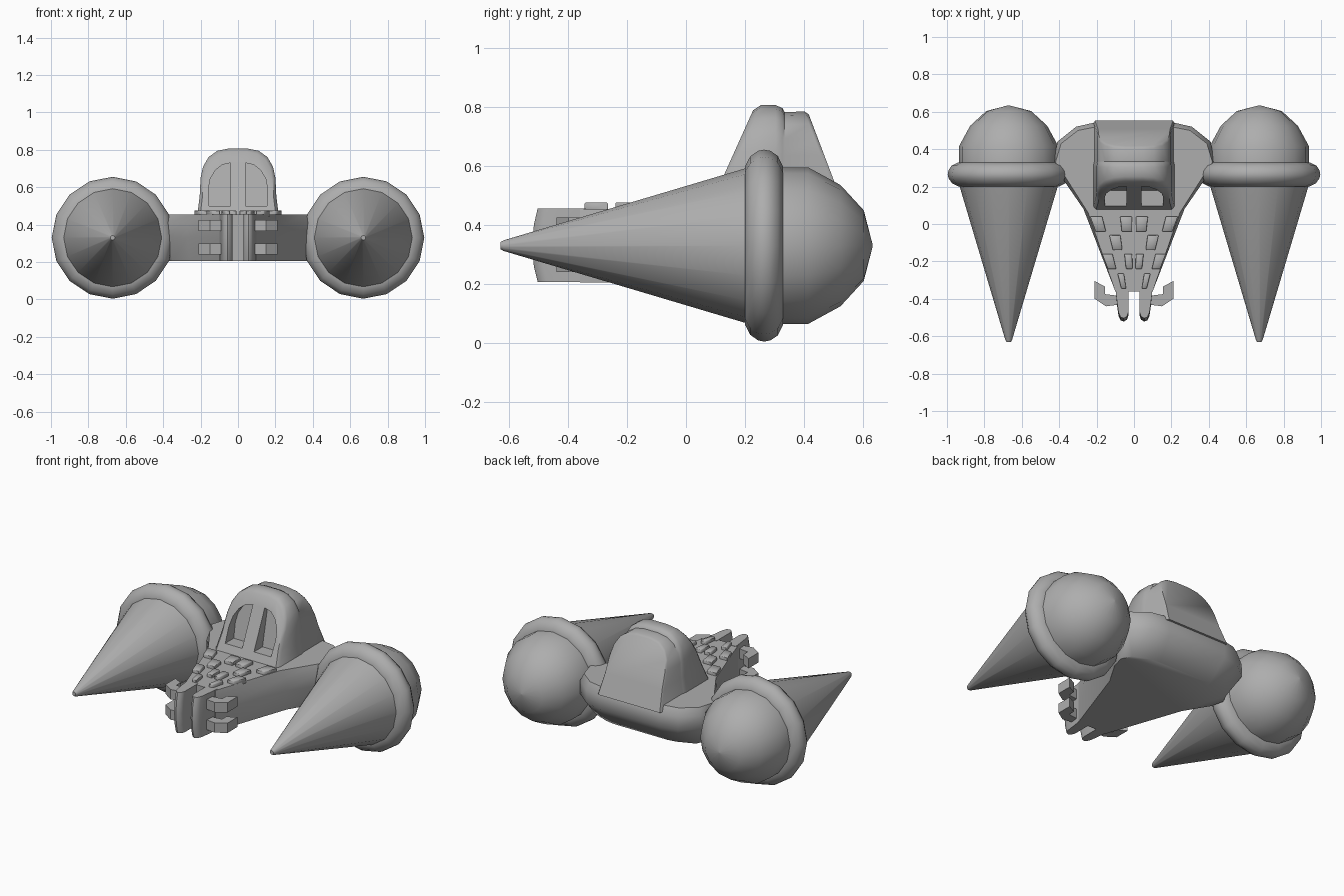
import bpy, bmesh, math

if "Cube" in bpy.data.objects:
    bpy.data.objects.remove(bpy.data.objects["Cube"])

# One darker grey for the whole craft
GREY = bpy.data.materials.new("hull_grey")
GREY.diffuse_color = (0.42, 0.42, 0.42, 1)
GREY.use_nodes = True
GREY.node_tree.nodes["Principled BSDF"].inputs["Base Color"].default_value = GREY.diffuse_color


def loft(name, rings, angle=45, bevel=0.0):
    """Skin a list of equal-length closed rings and cap both ends."""
    bm = bmesh.new()
    vr = [[bm.verts.new(p) for p in r] for r in rings]
    n = len(vr[0])
    for a, b in zip(vr, vr[1:]):
        for i in range(n):
            j = (i + 1) % n
            bm.faces.new((a[i], a[j], b[j], b[i]))
    bm.faces.new(vr[0])
    bm.faces.new(vr[-1])
    bmesh.ops.recalc_face_normals(bm, faces=bm.faces)
    if bevel:
        bmesh.ops.bevel(bm, geom=bm.edges[:], offset=bevel, segments=1,
                        profile=0.5, affect='EDGES', clamp_overlap=True)
    me = bpy.data.meshes.new(name)
    bm.to_mesh(me)
    bm.free()
    me.materials.append(GREY)
    ob = bpy.data.objects.new(name, me)
    bpy.context.collection.objects.link(ob)
    smooth(ob, angle)
    return ob


def smooth(ob, angle):
    bpy.ops.object.select_all(action='DESELECT')
    ob.select_set(True)
    bpy.context.view_layer.objects.active = ob
    bpy.ops.object.shade_smooth_by_angle(angle=math.radians(angle))


def prism(name, pts, z0, z1, **kw):
    return loft(name, [[(x, y, z) for x, y in pts] for z in (z0, z1)], **kw)


def lathe(name, profile, cx, cz, seg=16):
    """Revolve (y, radius) profile around a y-parallel axis."""
    rings = []
    for y, r in profile:
        rings.append([(cx + r * math.cos(2 * math.pi * i / seg), y,
                       cz + r * math.sin(2 * math.pi * i / seg)) for i in range(seg)])
    return loft(name, rings, angle=50)


def mirrored(half):
    """Complete a right-hand outline to a closed symmetric one."""
    return half + [(-x, y) for x, y in reversed(half)]


# Pods: spike, collar ring and rounded tail
SPIKE = [(-0.63, 0.012), (-0.62, 0.018), (0.22, 0.268)]
COLLAR = [(0.2, 0.24), (0.2, 0.268), (0.218, 0.303), (0.245, 0.322), (0.265, 0.326),
          (0.287, 0.322), (0.312, 0.305), (0.33, 0.268), (0.33, 0.24)]
TAIL = [(0.3, 0.266), (0.415, 0.266), (0.525, 0.206), (0.604, 0.12), (0.634, 0.004)]
for side, s in (("left", -1), ("right", 1)):
    for part, prof in (("spike", SPIKE), ("collar", COLLAR), ("tail_dome", TAIL)):
        lathe(f"{side}_{part}", prof, s * 0.67, 0.33)

# Hull: wedge with wing stubs, tucked in under the rear
bottom = [(0.1, -0.36), (0.26, 0.1), (0.35, 0.25), (0.37, 0.33), (0.34, 0.39), (0.24, 0.43), (0.18, 0.44)]
middle = [(0.1, -0.36), (0.27, 0.08), (0.38, 0.24), (0.43, 0.33), (0.41, 0.44), (0.31, 0.52), (0.2, 0.545)]
top = [(0.1, -0.36), (0.245, 0.06), (0.36, 0.24), (0.42, 0.33), (0.39, 0.43), (0.3, 0.5), (0.2, 0.52)]
loft("hull", [[(x, y, z) for x, y in mirrored(o)]
              for o, z in ((bottom, 0.205), (middle, 0.33), (middle, 0.41), (top, 0.455))], angle=60)


# Canopy: arched cabin with a raked front and a sloping back
ARCH = [(0.222, 0.42), (0.205, 0.55), (0.2, 0.65), (0.187, 0.71), (0.157, 0.762),
        (0.11, 0.795), (0.05, 0.807)]


def rake(z):
    return 0.075 + 0.45 * (z - 0.45)


def arch(sx, sz, fy):
    pts = [(x * sx, 0.42 + (z - 0.42) * sz) for x, z in ARCH]
    return [(x, fy(z), z) for x, z in mirrored(pts)]


canopy = loft("canopy", [
    arch(0.93, 0.955, rake),
    arch(1, 1, lambda z: rake(z) + 0.018),
    arch(1, 1, lambda z: 0.305),
    arch(0.985, 0.975, lambda z: 0.328),
    arch(0.97, 0.94, lambda z: 0.335),
    arch(0.97, 0.945, lambda z: 0.53 - 0.38 * (z - 0.45)),
    arch(0.94, 0.92, lambda z: 0.541 - 0.38 * (z - 0.45)),
])

# Two arched window recesses cut into the raked front
WINDOW = [(0.04, 0.5), (0.155, 0.5), (0.158, 0.59), (0.148, 0.645), (0.122, 0.69),
          (0.085, 0.72), (0.04, 0.73)]
for s in (-1, 1):
    cutter = loft("window_cutter", [
        [(s * x, rake(z) - 0.12, z) for x, z in WINDOW],
        [(s * x, 0.18 + 0.22 * (z - 0.5), z) for x, z in WINDOW]])
    cutter.hide_render = True
    mod = canopy.modifiers.new("window", 'BOOLEAN')
    mod.object = cutter
    mod.operation = 'DIFFERENCE'
    mod.solver = 'EXACT'
    bpy.context.view_layer.objects.active = canopy
    with bpy.context.temp_override(object=canopy, active_object=canopy):
        while canopy.modifiers[0].name != mod.name:
            bpy.ops.object.modifier_apply(modifier=canopy.modifiers[0].name)
        bpy.ops.object.modifier_apply(modifier=mod.name)
    bpy.data.objects.remove(cutter)
smooth(canopy, 45)

# Nose prongs and their stacked side hooks
PRONG = [(0.03, -0.34), (0.03, -0.49), (0.038, -0.512), (0.055, -0.522), (0.072, -0.515),
         (0.083, -0.49), (0.09, -0.44), (0.1, -0.34)]
HOOK = [(0.075, -0.43), (0.15, -0.44), (0.21, -0.4), (0.21, -0.305), (0.155, -0.335),
        (0.155, -0.375), (0.075, -0.385)]
for side, s in (("left", -1), ("right", 1)):
    rings = []
    for z, pull in ((0.207, 0.018), (0.26, 0.005), (0.33, 0), (0.4, 0.005), (0.457, 0.018)):
        rings.append([(s * x, y + (pull if y < -0.4 else 0), z) for x, y in PRONG])
    loft(f"{side}_nose_prong", rings)
    for n, z in enumerate((0.24, 0.365)):
        prism(f"{side}_hook_{n + 1}", [(s * x, y) for x, y in HOOK], z, z + 0.06, angle=30)

# Raised deck blocks in a staggered pattern, leaning in toward the nose
BLOCKS = [(0.04, 0.0, 0.06), (0.19, 0.0, 0.06), (0.095, -0.1, 0.055),
          (0.028, -0.2, 0.038), (0.13, -0.2, 0.05), (0.063, -0.305, 0.03)]
for i, (cx, cy, w) in enumerate(BLOCKS):
    def lean(y):
        return (0.24 + 0.386 * y) / (0.24 + 0.386 * cy)
    for s in (-1, 1):
        pts = [(s * (cx + dx * w / 2) * lean(cy + dy), cy + dy)
               for dx, dy in ((-1, -0.04), (1, -0.04), (1, 0.04), (-1, 0.04))]
        prism(f"deck_block_{i + 1}", pts, 0.44, 0.476, bevel=0.003)
